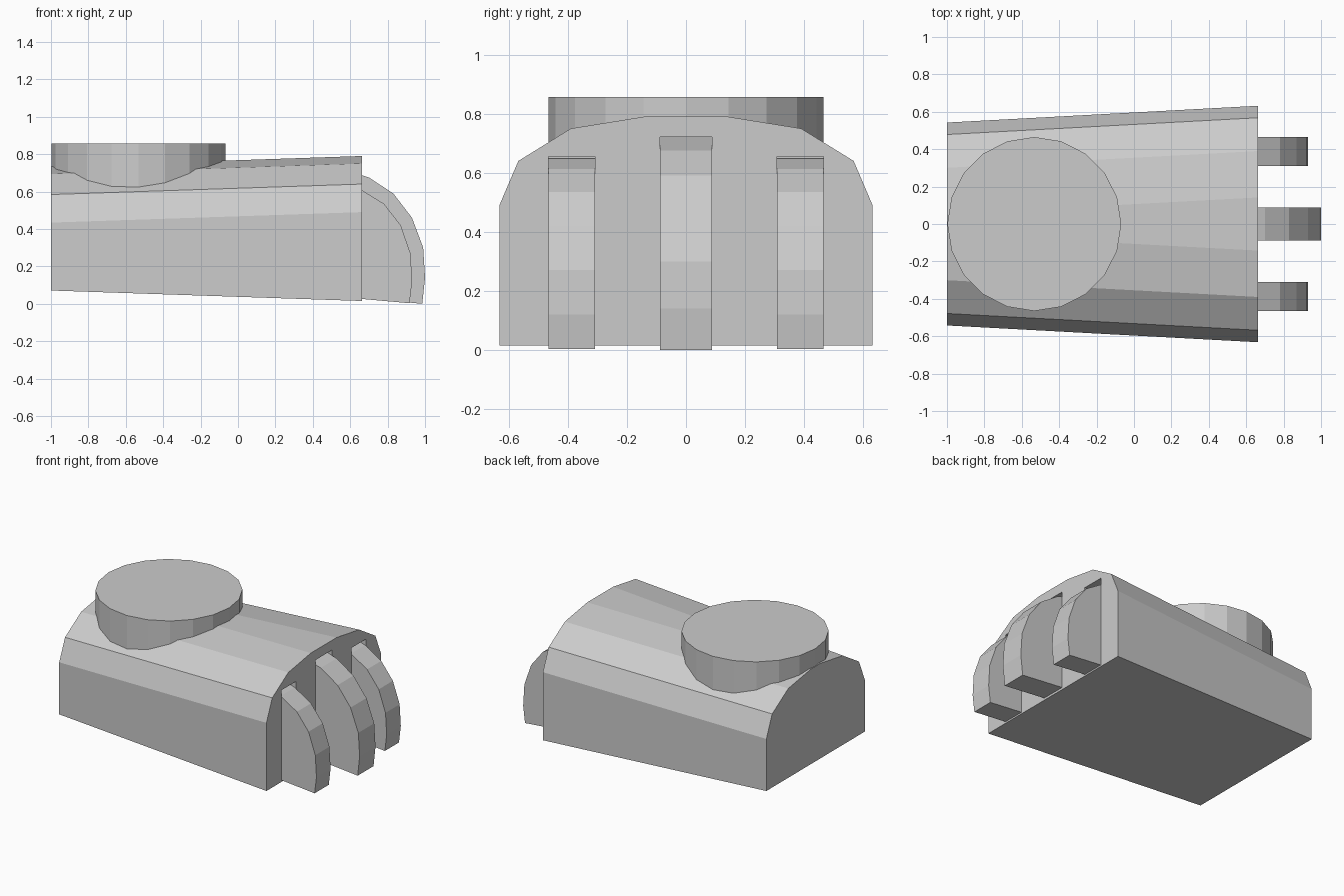
import bpy, bmesh
from math import cos, sin, pi

if "Cube" in bpy.data.objects:
    bpy.data.objects.remove(bpy.data.objects["Cube"])


def add_object(name, bm):
    bmesh.ops.recalc_face_normals(bm, faces=bm.faces[:])
    mesh = bpy.data.meshes.new(name)
    bm.to_mesh(mesh)
    bm.free()
    obj = bpy.data.objects.new(name, mesh)
    bpy.context.collection.objects.link(obj)
    return obj


def loft(name, start, end):
    """Closed solid between two matching outlines."""
    bm = bmesh.new()
    a = [bm.verts.new(p) for p in start]
    b = [bm.verts.new(p) for p in end]
    n = len(a)
    for i in range(n):
        j = (i + 1) % n
        bm.faces.new((a[i], a[j], b[j], b[i]))
    bm.faces.new(a)
    bm.faces.new(b[::-1])
    return add_object(name, bm)


def extrude_y(name, profile, y, half):
    return loft(name, [(x, y - half, z) for x, z in profile],
                [(x, y + half, z) for x, z in profile])


# Body: arched section, slightly inset at the rear end
half_profile = [(0.632, 0.015), (0.632, 0.49), (0.568, 0.64), (0.39, 0.75), (0.142, 0.79)]


def body_section(x, inset):
    pts = [(y - inset * 1.6, z - inset if i else z + inset)
           for i, (y, z) in enumerate(half_profile)]
    pts += [(-y, z) for y, z in reversed(pts)]
    return [(x, y, z) for y, z in pts]


body = loft("body", body_section(-1.0, 0.056), body_section(0.662, 0.0))

# Fins: curved blades emerging from slots in the front of the body
centre_profile = [(0.45, 0.05), (0.985, 0.0), (1.0, 0.14), (0.99, 0.30), (0.93, 0.46),
                  (0.83, 0.59), (0.70, 0.675), (0.55, 0.722), (0.45, 0.722)]
side_profile = [(0.45, 0.045), (0.917, 0.003), (0.931, 0.12), (0.922, 0.27), (0.87, 0.42),
                (0.78, 0.535), (0.655, 0.612), (0.53, 0.648), (0.45, 0.65)]
fins = [("centre_fin", centre_profile, 0.0, 0.0875, 0.722),
        ("left_fin", side_profile, -0.387, 0.078, 0.655),
        ("right_fin", side_profile, 0.387, 0.078, 0.655)]

for name, profile, y, half, top in fins:
    extrude_y(name, profile, y, half)
    slot = extrude_y(name + "_slot_cutter",
                     [(0.52, 0.04), (0.75, 0.04), (0.75, top), (0.52, top)], y, half + 0.001)
    slot.hide_render = True
    slot.hide_viewport = True
    cut = body.modifiers.new("slot", 'BOOLEAN')
    cut.operation = 'DIFFERENCE'
    cut.solver = 'EXACT'
    cut.object = slot

# Round cap sunk into the top of the body
ring = [(-0.533 + 0.465 * cos(i * pi / 10), 0.465 * sin(i * pi / 10)) for i in range(20)]
loft("round_cap", [(x, y, 0.58) for x, y in ring], [(x, y, 0.856) for x, y in ring])
